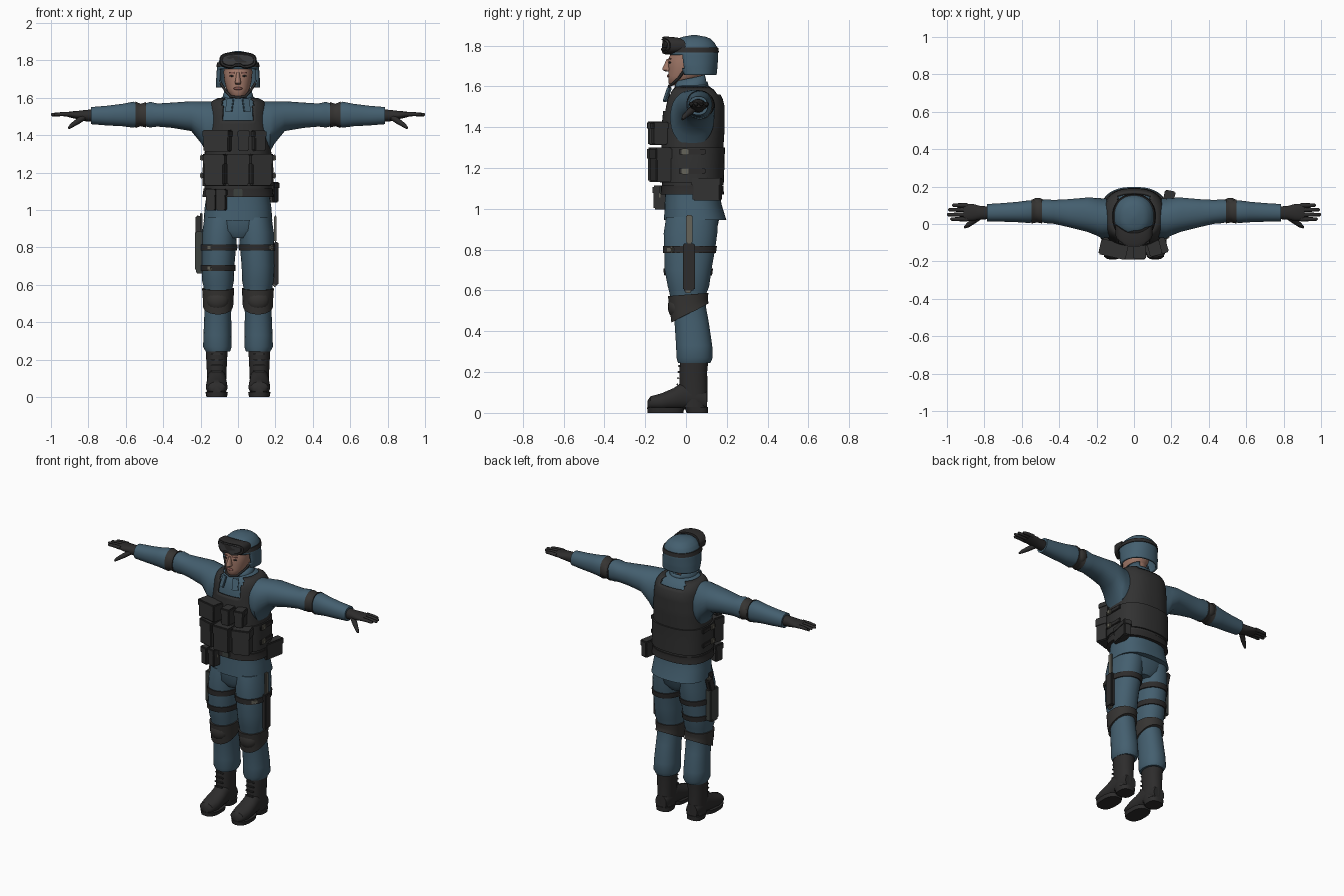
import bpy, bmesh
from math import cos, sin, pi, copysign
from mathutils import Vector

if "Cube" in bpy.data.objects:
    bpy.data.objects.remove(bpy.data.objects["Cube"])


def material(name, r, g, b):
    m = bpy.data.materials.new(name)
    m.use_nodes = True
    m.diffuse_color = (r, g, b, 1)
    m.node_tree.nodes["Principled BSDF"].inputs["Base Color"].default_value = (r, g, b, 1)
    return m


BLUE = material("blue cloth", .058, .115, .16)
VEST = material("vest charcoal", .031, .031, .031)
BLACK = material("leather black", .026, .025, .025)
PAD = material("pad grey", .036, .034, .032)
SKIN = material("skin", .36, .19, .14)
LIP = material("lip", .22, .09, .075)
GREY = material("holster grey", .045, .052, .048)
TAN = material("dull tan metal", .13, .125, .1)
LENS = material("goggle lens", .045, .045, .047)


def finish(name, bm, mat, thick=0):
    bmesh.ops.recalc_face_normals(bm, faces=bm.faces)
    me = bpy.data.meshes.new(name)
    bm.to_mesh(me)
    bm.free()
    ob = bpy.data.objects.new(name, me)
    me.materials.append(mat)
    bpy.context.collection.objects.link(ob)
    bpy.ops.object.select_all(action='DESELECT')
    ob.select_set(True)
    bpy.context.view_layer.objects.active = ob
    bpy.ops.object.shade_smooth_by_angle(angle=.75)
    if thick:
        mod = ob.modifiers.new("thickness", 'SOLIDIFY')
        mod.thickness, mod.offset = thick, -1
    return ob


# Skin a stack of rounded rings (t, centre a, centre b, radius a, radius b) along an axis
def loft(name, rings, mat, axis='z', n=28, p=2.2, keep=None, thick=0, tilt=None):
    bm = bmesh.new()
    rows = []
    for t, ca, cb, ra, rb in rings:
        row = []
        for i in range(n):
            c, s = cos(2 * pi * (i + .5) / n), sin(2 * pi * (i + .5) / n)
            a = ca + ra * copysign(abs(c) ** (2 / p), c)
            b = cb + rb * copysign(abs(s) ** (2 / p), s)
            h = t + (tilt(t, s) if tilt else 0)
            row.append(bm.verts.new({'z': (a, b, h), 'x': (h, a, b), 'y': (a, h, b)}[axis]))
        rows.append(row)
    for lo, hi in zip(rows, rows[1:]):
        for i in range(n):
            j = (i + 1) % n
            bm.faces.new((lo[i], lo[j], hi[j], hi[i]))
    bm.faces.new(rows[0])
    bm.faces.new(rows[-1])
    if keep:
        gone = [f for f in bm.faces if not keep(f.calc_center_median())]
        bmesh.ops.delete(bm, geom=gone, context='FACES')
    return finish(name, bm, mat, thick)


# Slice of another loft, puffed out by an offset
def band(name, rings, t0, t1, off, mat, m=4, **kw):
    out = []
    for k in range(m + 1):
        t = t0 + (t1 - t0) * k / m
        for r, q in zip(rings, rings[1:]):
            if min(r[0], q[0]) <= t <= max(r[0], q[0]):
                u = (t - r[0]) / (q[0] - r[0])
                v = [x + (y - x) * u for x, y in zip(r, q)]
                out.append((t, v[1], v[2], v[3] + off, v[4] + off))
                break
    return loft(name, out, mat, **kw)


def box(name, loc, size, mat, rz=0, rx=0, bevel=.006):
    bm = bmesh.new()
    bmesh.ops.create_cube(bm, size=1)
    bmesh.ops.scale(bm, vec=size, verts=bm.verts)
    bmesh.ops.bevel(bm, geom=bm.edges[:], offset=min(bevel, min(size) * .3), segments=2, affect='EDGES')
    ob = finish(name, bm, mat)
    ob.location, ob.rotation_euler = loc, (rx, 0, rz)
    return ob


def pouch(name, loc, size, rz=0, mat=VEST):
    box(name, loc, size, mat, rz)
    x, y, z = size
    box(name + "_flap", Vector(loc) + Vector((0, 0, z * .33)), (x + .008, y + .01, z * .36), mat, rz)


def ball(name, loc, size, mat):
    bm = bmesh.new()
    bmesh.ops.create_uvsphere(bm, u_segments=16, v_segments=10, radius=1)
    bmesh.ops.scale(bm, vec=size, verts=bm.verts)
    finish(name, bm, mat).location = loc


# Round tube through points (x, y, z, radius)
def tube(name, pts, mat):
    cu = bpy.data.curves.new(name, 'CURVE')
    cu.dimensions, cu.bevel_depth, cu.bevel_resolution, cu.use_fill_caps = '3D', 1, 2, True
    sp = cu.splines.new('POLY')
    sp.points.add(len(pts) - 1)
    for q, (x, y, z, r) in zip(sp.points, pts):
        q.co, q.radius = (x, y, z, 1), r
    sp.use_smooth = True
    cu.materials.append(mat)
    bpy.context.collection.objects.link(bpy.data.objects.new(name, cu))


# Shirt, vest, belt
torso = [(.945, 0, .045, .184, .153), (1.02, 0, .035, .178, .14), (1.1, 0, .03, .165, .132),
         (1.25, 0, .03, .165, .135), (1.4, 0, .035, .16, .14), (1.5, 0, .04, .15, .135),
         (1.55, 0, .04, .146, .122), (1.585, 0, .035, .125, .1), (1.61, 0, .03, .07, .07)]
loft("shirt", torso, BLUE, p=2.5, n=40)
band("vest", torso, 1.08, 1.6, .015, VEST, m=26, n=64, p=2.5, thick=.012,
     keep=lambda c: not (c.y < .02 and abs(c.x) < .078 and c.z > 1.485)
     and not (abs(c.x) < .085 and c.z > 1.56) and 1.081 < c.z < 1.599)
band("cummerbund", torso, 1.13, 1.3, .024, VEST, p=2.5, n=40)
band("belt", torso, 1.07, 1.115, .021, BLACK, p=2.5, n=40)
box("belt_buckle", (0, -.125, 1.092), (.05, .012, .04), GREY)
box("belt_clip", (-.075, -.128, 1.075), (.025, .02, .05), TAN)

# Pouches on vest and belt
for x, w in ((-.118, .11), (0, .115), (.118, .11)):
    sgn = (x > 0) - (x < 0)
    pouch("lower_pouch", (x, -.145 + .022 * abs(sgn), 1.215), (w, .08, .165), .3 * sgn)
pouch("radio_pouch", (-.11, -.135, 1.37), (.14, .075, .115), -.22)
pouch("upper_pouch_inner", (.03, -.145, 1.37), (.06, .075, .11))
pouch("upper_pouch_outer", (.11, -.13, 1.37), (.06, .07, .11), .25)
for x in (-.142, -.088):
    pouch("magazine_pouch", (x, -.125, 1.055), (.05, .06, .115), -.2)
pouch("hip_pouch", (.18, .105, 1.095), (.05, .14, .11), -.2)
for s in (-1, 1):
    for z in (1.28, 1.185):
        box("side_strap", (s * .19, .03, z), (.012, .13, .028), BLACK)
        box("side_buckle", (s * .195, -.005, z), (.014, .035, .032), TAN)

# Neck, collar, head
loft("neck", [(1.53, 0, .0, .05, .07), (1.6, 0, .015, .052, .058), (1.68, 0, .03, .052, .058)], SKIN)
loft("collar", [(1.575, 0, .025, .09, .088), (1.605, 0, .022, .082, .084), (1.64, 0, .02, .072, .078)],
     BLUE, n=40, thick=.008, keep=lambda c: 1.576 < c.z < 1.639 and not (c.y < 0 and abs(c.x) < .03),
     tilt=lambda t, s: .018 * s)
for s in (-1, 1):
    box("collar_point", (s * .045, -.092, 1.56), (.04, .012, .075), BLUE, rz=s * .4, rx=-.35)
loft("head", [(1.605, 0, -.04, .028, .036), (1.615, 0, -.03, .045, .055), (1.65, 0, -.005, .063, .083),
              (1.69, 0, .008, .073, .094), (1.73, 0, .012, .077, .1), (1.8, 0, .03, .075, .09)], SKIN)
loft("nose", [(1.672, 0, -.088, .013, .012), (1.68, 0, -.092, .018, .025), (1.69, 0, -.09, .015, .026),
              (1.735, 0, -.08, .008, .014)], SKIN, n=12)
ball("lips", (0, -.086, 1.65), (.024, .008, .008), LIP)
for s in (-1, 1):
    ball("eye", (s * .032, -.078, 1.717), (.013, .007, .005), BLACK)
    box("eyebrow", (s * .033, -.08, 1.734), (.032, .009, .006), LIP, rz=s * .3)

# Helmet, goggles, chin strap
helmet = [(1.655, 0, .05, .117, .1), (1.7, 0, .042, .117, .113), (1.76, 0, .038, .113, .12),
          (1.79, 0, .04, .106, .113), (1.815, 0, .04, .092, .1), (1.835, 0, .04, .07, .077),
          (1.847, 0, .04, .04, .045), (1.851, 0, .04, .01, .012)]
band("helmet", helmet, 1.655, 1.851, 0, BLUE, m=24, n=48, thick=.012,
     keep=lambda c: c.z > 1.656 and not (c.y < -.015 and c.z < 1.75))
band("goggle_strap", helmet, 1.765, 1.79, .005, BLACK, n=40)
for nm, mat, rings in (
        ("goggle_frame", BLACK, [(-.05, 0, 1.8, .098, .04), (-.105, 0, 1.8, .1, .045), (-.12, 0, 1.8, .094, .04)]),
        ("goggle_lens", LENS, [(-.115, 0, 1.802, .086, .032), (-.124, 0, 1.802, .082, .029)])):
    ob = loft(nm, rings, mat, axis='y', n=40, p=2.8)
    for v in ob.data.vertices:
        v.co.y += 5 * v.co.x ** 2
        if v.co.z < 1.8 and abs(v.co.x) < .03:
            v.co.z += .02 * (1 - abs(v.co.x) / .03)
tube("chin_strap", [(s * x, y, z, .007) for s, x, y, z in (
    (-1, .1, .0, 1.69), (-1, .068, -.035, 1.64), (-1, .04, -.07, 1.608), (1, 0, -.083, 1.602),
    (1, .04, -.07, 1.608), (1, .068, -.035, 1.64), (1, .1, .0, 1.69))], BLACK)

# Arms and gloves
arm = [(.1, .03, 1.45, .1, .13), (.172, .03, 1.447, .108, .135), (.195, .038, 1.468, .102, .114),
       (.25, .05, 1.502, .092, .08), (.35, .058, 1.507, .075, .068), (.43, .065, 1.508, .064, .062),
       (.47, .068, 1.51, .064, .069), (.52, .07, 1.508, .056, .054), (.56, .066, 1.51, .061, .07),
       (.62, .064, 1.508, .055, .06), (.7, .062, 1.505, .05, .053), (.785, .06, 1.505, .047, .046)]
palm = [(.77, .06, 1.505, .034, .034), (.82, .06, 1.505, .036, .03), (.86, .062, 1.508, .045, .022),
        (.9, .063, 1.511, .046, .016), (.912, .063, 1.511, .04, .012)]
for s, side in ((1, "left"), (-1, "right")):
    flip = lambda rings: [(s * r[0], *r[1:]) for r in rings]
    loft(side + "_sleeve", flip(arm), BLUE, axis='x')
    band(side + "_elbow_pad", flip(arm), s * .492, s * .548, .006, PAD, axis='x')
    ball(side + "_elbow_cap", (s * .515, .11, 1.508), (.04, .03, .045), PAD)
    loft(side + "_glove", flip(palm), BLACK, axis='x')
    for y, tip in ((.1, .972), (.076, .994), (.05, 1.0), (.026, .982)):
        tube(side + "_finger", [(s * .89, y, 1.512, .013), (s * .94, y, 1.513, .011),
                                (s * (tip - .006), y, 1.51, .009), (s * tip, y, 1.509, .004)], BLACK)
    tube(side + "_thumb", [(s * .82, .045, 1.5, .018), (s * .86, .015, 1.472, .016),
                           (s * .89, -.008, 1.452, .012), (s * .905, -.018, 1.438, .006)], BLACK)

# Trousers, knee pads, boots
loft("trouser_seat", [(.85, 0, .025, .06, .1), (.89, 0, .025, .17, .125), (.98, 0, .035, .176, .135)],
     BLUE, p=2.4)
for s, side in ((1, "left"), (-1, "right")):
    leg = [(z, s * cx, cy, rx, ry) for z, cx, cy, rx, ry in (
        (.245, .108, .04, .066, .08), (.27, .11, .042, .077, .089), (.33, .11, .04, .075, .089),
        (.45, .108, .027, .072, .084), (.52, .106, .015, .073, .083), (.59, .106, .01, .078, .092),
        (.62, .107, .012, .085, .102), (.7, .107, .01, .088, .115), (.8, .102, .018, .092, .125),
        (.88, .098, .022, .094, .132), (.96, .09, .03, .09, .128))]
    loft(side + "_trouser_leg", leg, BLUE)
    band(side + "_knee_pad", leg, .49, .58, .009, PAD,
         tilt=lambda t, a: .04 * a * (.58 - t) / .09 + .008 * a)
    ball(side + "_knee_cap", (s * .108, -.045, .52), (.062, .044, .062), PAD)
    for z in (.8,) if s > 0 else (.8, .69):
        band(side + "_thigh_strap", leg, z - .017, z + .017, .007, BLACK)
    cx = s * .114
    loft(side + "_boot_shaft", [(.03, cx, .04, .05, .064), (.12, cx, .036, .052, .07),
                                (.2, cx, .036, .056, .068), (.262, cx, .04, .06, .07)], BLACK)
    loft(side + "_boot_foot", [(y, cx, cz, rx, rz) for y, cx, cz, rx, rz in (
        (-.188, cx, .042, .028, .018), (-.175, cx, .049, .046, .032), (-.12, cx, .054, .058, .042),
        (-.06, cx, .068, .055, .054), (-.01, cx, .085, .051, .07), (.06, cx, .075, .051, .06),
        (.104, cx, .06, .04, .045))], BLACK, axis='y')
    loft(side + "_sole", [(0, cx, -.1, .055, .088), (.026, cx, -.1, .06, .091)], BLACK, p=2.6)
    loft(side + "_heel", [(0, cx, .055, .05, .052), (.03, cx, .05, .054, .058)], BLACK, p=2.8)
    for k in range(4):
        box(side + "_lace", (cx, -.033 - .003 * (3 - k), .14 + .03 * k), (.06, .012, .01), VEST)

# Right thigh holster
box("holster", (-.208, .02, .78), (.042, .085, .21), GREY)
box("holster_tip", (-.205, .01, .685), (.04, .06, .05), GREY)
box("pistol_grip", (-.212, .045, .915), (.032, .05, .1), BLACK, rx=-.3)
box("holster_hanger", (-.197, .02, .92), (.012, .04, .13), VEST)
box("holster_clasp", (-.215, .06, .955), (.02, .03, .03), TAN)
for z in (.8, .69):
    box("strap_clip", (-.15, -.093, z), (.03, .02, .03), TAN, rz=-.6)

# Left thigh baton and sheath
box("baton_hanger", (.2, .016, .9), (.014, .03, .14), TAN)
box("baton_sheath", (.202, .014, .715), (.028, .058, .23), BLACK)
box("baton_tip", (.197, .01, .603), (.02, .036, .03), TAN)
box("left_strap_clip", (.17, -.075, .8), (.02, .045, .03), TAN, rz=-.8)
